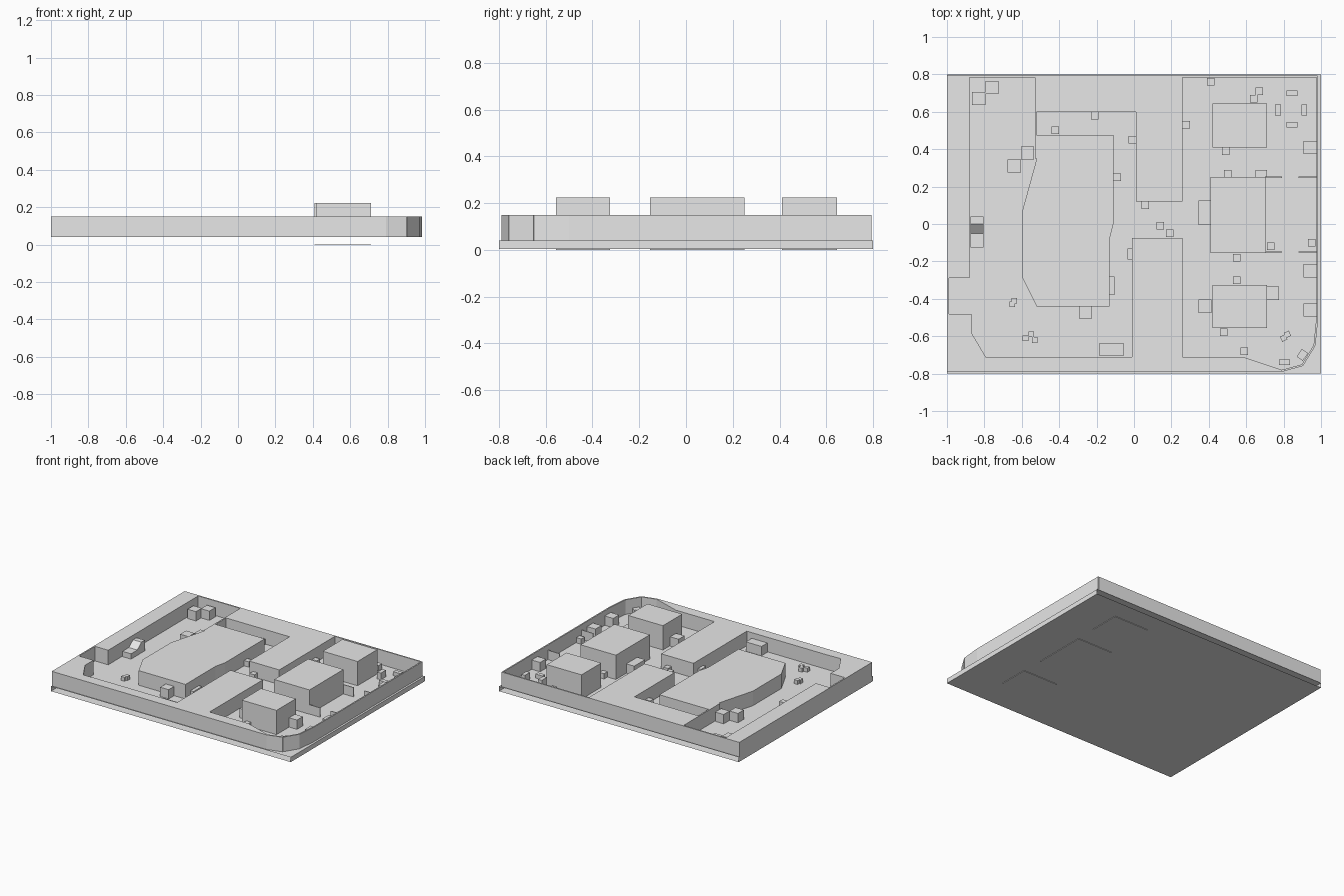
import bpy
import bmesh
from math import radians
from mathutils import Matrix, Vector

UNIT = 0.01          # plan coordinates are given in hundredths
GROUND = 0.04        # walking surface
WALL_TOP = 0.15
HOUSE_TOP = 0.223
UNDERSIDE = 0.004

default_cube = bpy.data.objects.get("Cube")
if default_cube:
    bpy.data.objects.remove(default_cube, do_unlink=True)

GREY = (0.8, 0.8, 0.8, 1.0)
grey = bpy.data.materials.new("plain_grey")
grey.use_nodes = True
grey.diffuse_color = GREY
grey.node_tree.nodes["Principled BSDF"].inputs["Base Color"].default_value = GREY


def finish(name, bm):
    """Turn a bmesh into a named, flat-shaded object."""
    bmesh.ops.recalc_face_normals(bm, faces=bm.faces)
    mesh = bpy.data.meshes.new(name)
    bm.to_mesh(mesh)
    bm.free()
    mesh.materials.append(grey)
    obj = bpy.data.objects.new(name, mesh)
    bpy.context.scene.collection.objects.link(obj)
    return obj


def add_prism(bm, outline, bottom, top):
    """Extrude a plan outline between two heights."""
    base = [bm.verts.new((x * UNIT, y * UNIT, bottom)) for x, y in outline]
    face = bm.faces.new(base)
    result = bmesh.ops.extrude_face_region(bm, geom=[face], use_keep_orig=True)
    raised = [v for v in result["geom"] if isinstance(v, bmesh.types.BMVert)]
    bmesh.ops.translate(bm, verts=raised, vec=(0, 0, top - bottom))


def prism(name, outline, bottom=GROUND, top=WALL_TOP):
    bm = bmesh.new()
    add_prism(bm, outline, bottom, top)
    return finish(name, bm)


def rectangle(left, right, front, back):
    return [(left, front), (right, front), (right, back), (left, back)]


def thin_wall(name, path, top=WALL_TOP, thickness=1.0):
    """Upright panels that follow a path in plan."""
    bm = bmesh.new()
    for start, end in zip(path, path[1:]):
        a, b = Vector(start), Vector(end)
        side = (b - a).orthogonal().normalized() * thickness / 2
        add_prism(bm, [a - side, b - side, b + side, a + side], GROUND, top)
    return finish(name, bm)


def crates(name, width, depth, height, spots, turn=0):
    """Equal crates standing on the ground at the given spots."""
    bm = bmesh.new()
    scale = Matrix.Diagonal((width * UNIT, depth * UNIT, height * UNIT, 1))
    spin = Matrix.Rotation(radians(turn), 4, "Z")
    for x, y in spots:
        place = Matrix.Translation((x * UNIT, y * UNIT, GROUND + height * UNIT / 2))
        bmesh.ops.create_cube(bm, size=1, matrix=place @ spin @ scale)
    return finish(name, bm)


# Hollow base: upper and lower sheets joined at the two ends only
bm = bmesh.new()
loops = []
for y in (-0.8, 0.8):
    loops.append([bm.verts.new((x, y, z)) for x, z in
                  ((-1, UNDERSIDE), (1, UNDERSIDE), (1, GROUND), (-1, GROUND))])
front, back = loops
for i in range(4):
    j = (i + 1) % 4
    bm.faces.new((front[i], front[j], back[j], back[i]))
finish("ground_base", bm)

# Three tall houses, each with a footing pad beneath the base
houses = {
    "back_house": rectangle(42, 71, 41, 64.5),
    "middle_house": rectangle(41, 70.5, -15.5, 25),
    "front_house": rectangle(42, 71, -55.5, -32.5),
}
for name, outline in houses.items():
    prism(name, outline, GROUND, HOUSE_TOP)
    prism(name + "_footing", outline, 0, UNDERSIDE)

# Solid masses along the edges
prism("left_bank", rectangle(-100, -88, -29, 79))
prism("front_bank", [(-100, -79), (79, -79), (58, -71), (-70, -71),
                     (-79, -71.5), (-87, -58), (-87, -48), (-100, -48)])
prism("back_block", [(-53, 79), (-53, 60), (1, 60), (1, 12), (26, 12), (26, 79)])
prism("front_block", rectangle(-1, 26, -71.5, -7.5))

# Angular building in the middle of the yard
prism("central_building", [(-52, 47.5), (-11, 47.5), (-11, 0), (-13, -8),
                           (-13, -44), (-52, -44), (-60, -28), (-60, 6), (-52, 35)])

# Thin boundary walls
thin_wall("back_wall", [(-100, 78.8), (98, 78.8)])
thin_wall("alcove_wall", [(-99.5, -29), (-99.5, -48)])
thin_wall("alley_wall", [(-52.5, 60), (-52.5, 35)])
thin_wall("right_wall", [(98, 79), (98, -50), (96.5, -65), (90, -75.5),
                         (79, -78.5), (58, -71.5)])
thin_wall("corner_panel", [(-87.5, -58), (-81, -72), (-70, -72)])

# Low fences beside the middle house
for label, y in (("back", 25), ("front", -15)):
    thin_wall(label + "_inner_fence", [(70, y), (79, y)], GROUND + 0.07, 0.6)
    thin_wall(label + "_outer_fence", [(88, y), (98, y)], GROUND + 0.07, 0.6)

# Stepped stand with a sloping middle against the left bank
bm = bmesh.new()
profile = [(-12.5, 0), (4, 0), (4, 8), (0, 8), (-5, 4), (-12.5, 4)]
side = [bm.verts.new((-0.875, y * UNIT, GROUND + z * UNIT)) for y, z in profile]
face = bm.faces.new(side)
result = bmesh.ops.extrude_face_region(bm, geom=[face], use_keep_orig=True)
moved = [v for v in result["geom"] if isinstance(v, bmesh.types.BMVert)]
bmesh.ops.translate(bm, verts=moved, vec=(0.07, 0, 0))
finish("stepped_stand", bm)

# Scattered crates, grouped by size
crates("large_crates", 7, 7, 7, [
    (-76, 73), (-83, 67), (-64, 31), (-57, 38), (-26, -47), (94, 41),
    (94, -25), (94, -46), (74, -37), (38, -44)])
crates("medium_crates", 4, 4, 4, [
    (41, 76), (67, 71), (64, 67), (49, 39), (50, 27), (28, 53), (-1, 45),
    (-21, 58), (-42, 50), (-9, 25), (6, 10), (14, -1), (19, -5), (95, -10),
    (73, -12), (55, -18), (55, -30), (48, -58), (59, -68)])
crates("small_crates", 3, 3, 3, [
    (83, 70), (86, 70), (83, 53), (86, 53), (-65, -43), (-64, -41),
    (-58, -61), (-55, -59), (-53, -62), (79, -74), (82, -74)])
crates("turned_crates", 3, 3, 3, [(80, -61), (82, -59)], turn=25)
crates("corner_crates", 4, 5, 4, [(90, -70)], turn=-35)
crates("narrow_crates", 3, 6, 5, [(77, 61), (91, 61), (-2, -16)])
crates("crate_row", 3, 10, 4, [(-12, -33)])
crates("house_bench", 6, 4, 4, [(68, 27)])
crates("side_container", 7, 13, 7, [(38, 6)])
crates("front_container", 13, 7, 7, [(-12, -67)])
